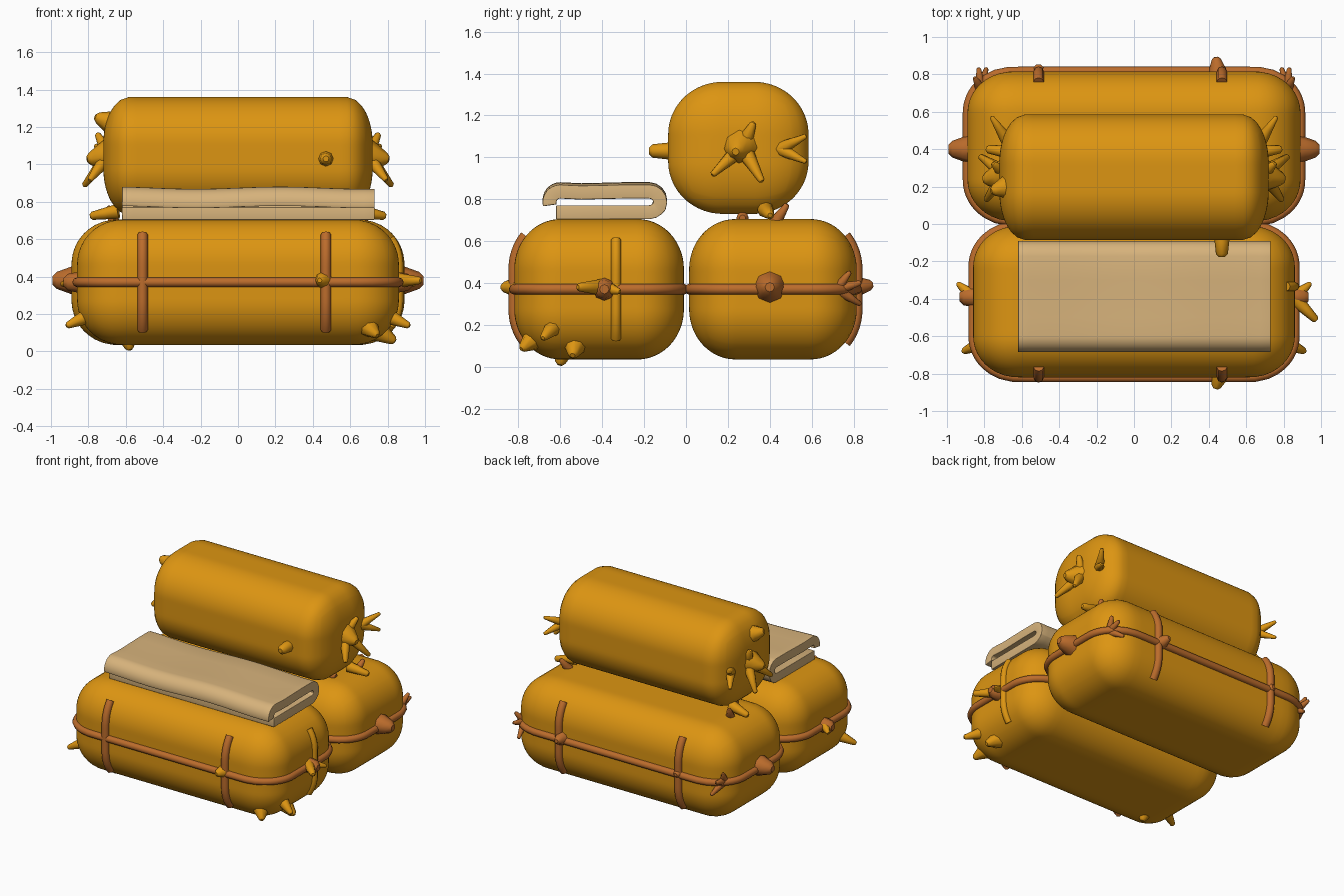
import bpy, bmesh, math
from mathutils import Vector

cube = bpy.data.objects.get("Cube")
if cube:
    bpy.data.objects.remove(cube)


def material(name, rgb):
    m = bpy.data.materials.new(name)
    m.use_nodes = True
    m.diffuse_color = (*rgb, 1)
    m.node_tree.nodes["Principled BSDF"].inputs["Base Color"].default_value = (*rgb, 1)
    return m


gold = material("golden canvas", (0.72, 0.3, 0.006))
leather = material("brown leather", (0.5, 0.15, 0.025))
wool = material("tan wool", (0.68, 0.45, 0.2))


def finish(obj, mat):
    obj.data.materials.clear()
    obj.data.materials.append(mat)
    bpy.ops.object.select_all(action='DESELECT')
    obj.select_set(True)
    bpy.context.view_layer.objects.active = obj
    if obj.type == 'CURVE':
        bpy.ops.object.convert(target='MESH')
    bpy.ops.object.shade_smooth_by_angle(angle=math.radians(50))
    return obj


def add_mesh(name, bm, mat):
    bmesh.ops.recalc_face_normals(bm, faces=bm.faces)
    mesh = bpy.data.meshes.new(name)
    bm.to_mesh(mesh)
    bm.free()
    obj = bpy.data.objects.new(name, mesh)
    bpy.context.collection.objects.link(obj)
    return finish(obj, mat)


def on_pillow(c, centre, half, r):
    """Map a point on the unit cube onto a box with elliptical round corners."""
    inner, d = Vector(), Vector()
    for i in range(3):
        lim = half[i] - r[i]
        p = c[i] * half[i]
        inner[i] = max(-lim, min(lim, p))
        d[i] = (p - inner[i]) / r[i]
    d.normalize()
    return Vector(centre) + inner + Vector(d[i] * r[i] for i in range(3))


def pillow(name, shape, mat):
    bm = bmesh.new()
    bmesh.ops.create_cube(bm, size=2)
    bmesh.ops.subdivide_edges(bm, edges=bm.edges, cuts=31, use_grid_fill=True)
    for v in bm.verts:
        v.co = on_pillow(v.co.copy(), *shape)
    return add_mesh(name, bm, mat)


def tube(name, points, radii, mat, cyclic=False):
    curve = bpy.data.curves.new(name, 'CURVE')
    curve.dimensions = '3D'
    curve.bevel_depth = 1
    curve.bevel_resolution = 2
    curve.use_fill_caps = True
    spline = curve.splines.new('POLY')
    spline.points.add(len(points) - 1)
    for i, (sp, p) in enumerate(zip(spline.points, points)):
        sp.co = (*p, 1)
        sp.radius = radii[i] if isinstance(radii, tuple) else radii
    spline.use_cyclic_u = cyclic
    obj = bpy.data.objects.new(name, curve)
    bpy.context.collection.objects.link(obj)
    return finish(obj, mat)


def spike(name, a, b, mat, r0=0.04, r1=0.015):
    a, b = Vector(a), Vector(b)
    tip = b + (b - a).normalized() * r1 * 0.5
    return tube(name, [a, a.lerp(b, 0.5), b, tip], (r0, (r0 + r1) / 2, r1, r1 * 0.5), mat)


def mirrored(name, a, b, mat, *radii):
    for side, s in (("left", 1), ("right", -1)):
        spike(f"{side}_{name}", (s * a[0], *a[1:]), (s * b[0], *b[1:]), mat, *radii)


# Two padded bags and the bedroll resting on the rear one
corner = (0.24, 0.22, 0.24)
front = ((0, -0.415, 0.37), (0.86, 0.405, 0.335), corner)
rear = ((0, 0.415, 0.37), (0.89, 0.4, 0.335), corner)
pillow("front_bag", front, gold)
pillow("rear_bag", rear, gold)
pillow("bedroll", ((0, 0.25, 1.045), (0.72, 0.335, 0.315), (0.14, 0.26, 0.25)), gold)

# Leather straps that follow the surface of each bag
N = 24
steps = [-1 + 2 * i / N for i in range(N)]
square = ([(t, -1, 0) for t in steps] + [(1, t, 0) for t in steps]
          + [(-t, 1, 0) for t in steps] + [(-1, -t, 0) for t in steps])
for name, shape, out in (("front", front, -1), ("rear", rear, 1)):
    tube(name + "_belt", [on_pillow(c, *shape) for c in square], 0.026, leather, True)
    for side, x in (("right", -0.51), ("left", 0.47)):
        path = [on_pillow((x / shape[1][0], out, t * 0.92), *shape) for t in steps + [1]]
        tube(f"{name}_{side}_strap", path, 0.028, leather)
rib = [on_pillow((1, 0.2, t * 0.8), *front) for t in steps + [1]]
tube("front_bag_end_rib", rib, 0.024, gold)

# Folded blanket: one sheet wrapped over itself, then thickened
def arc(y, z, r, start, end):
    angles = [math.radians(start + (end - start) * i / 8) for i in range(9)]
    return [(y + r * math.cos(a), z + r * math.sin(a)) for a in angles]


fold = 0.052
profile = [(-0.62, 0.737), (-0.4, 0.737)] + arc(-0.175, 0.79, fold, -90, 90)
profile += [(-0.3, 0.842), (-0.5, 0.837)] + arc(-0.6, 0.79, fold, 90, 195)
bm = bmesh.new()
rows = []
for i in range(N + 1):
    x = -0.62 + 1.35 * i / N
    wave = 0.006 * math.sin(x * 7)
    rows.append([bm.verts.new((x, y, z + wave * (z > 0.77))) for y, z in profile])
for a, b in zip(rows, rows[1:]):
    for j in range(len(profile) - 1):
        bm.faces.new((a[j], a[j + 1], b[j + 1], b[j]))
blanket = add_mesh("folded_blanket", bm, wool)
solid = blanket.modifiers.new("thickness", 'SOLIDIFY')
solid.thickness = 0.066
solid.offset = 0
round_edges = blanket.modifiers.new("soft_edges", 'BEVEL')
round_edges.width = 0.016
round_edges.segments = 3

# Leather buckles and loose strap ends
mirrored("rear_buckle", (0.86, 0.4, 0.38), (0.97, 0.4, 0.38), leather, 0.085, 0.045)
mirrored("front_buckle", (0.83, -0.39, 0.37), (0.91, -0.39, 0.37), leather, 0.06, 0.045)
for k, tip in enumerate(((0.83, 0.83, 0.4), (0.79, 0.83, 0.3), (0.85, 0.78, 0.45))):
    mirrored(f"rear_strap_end_{k}", (0.82, 0.72, 0.37), tip, leather, 0.03, 0.012)
spike("rear_left_knot", (0.45, 0.79, 0.38), (0.44, 0.88, 0.39), leather, 0.06, 0.025)
spike("rear_right_knot", (-0.51, 0.79, 0.38), (-0.51, 0.84, 0.38), leather, 0.04, 0.025)
mirrored("bedroll_tie", (0.66, 0.42, 0.68), (0.69, 0.48, 0.77), leather, 0.035, 0.015)
spike("bedroll_underband", (-0.6, 0.27, 0.71), (0.6, 0.27, 0.71), leather, 0.03, 0.03)

# Gathered, knotted ends of the bedroll
mirrored("bedroll_knot", (0.68, 0.26, 1.05), (0.79, 0.24, 1.03), gold, 0.1, 0.035)
hub = (0.69, 0.27, 1.05)
for k, tip in enumerate(((0.82, 0.36, 0.89), (0.79, 0.13, 0.92), (0.75, 0.32, 1.16))):
    mirrored(f"bedroll_cord_{k}", hub, tip, gold, 0.045, 0.016)
for k, z in enumerate((1.1, 0.98)):
    mirrored(f"bedroll_back_cord_{k}", (0.68, 0.45, 1.04), (0.76, 0.57, z), gold, 0.035, 0.012)
mirrored("bedroll_low_cord", (0.64, 0.38, 0.75), (0.78, 0.4, 0.725), gold, 0.04, 0.022)
spike("bedroll_upper_knot", (-0.67, 0.2, 1.22), (-0.75, 0.18, 1.25), gold, 0.07, 0.03)
spike("bedroll_toggle", (0.47, -0.04, 1.03), (0.47, -0.16, 1.03), gold, 0.045, 0.032)

# Canvas cord ends on the front bag
mirrored("front_cord", (0.86, -0.39, 0.38), (0.94, -0.32, 0.36), gold, 0.04, 0.014)
spike("front_long_cord", (0.86, -0.4, 0.38), (0.97, -0.51, 0.38), gold, 0.04, 0.02)
mirrored("front_low_cord", (0.78, -0.62, 0.2), (0.91, -0.68, 0.14), gold, 0.05, 0.018)
spike("front_strap_knot", (0.46, -0.8, 0.38), (0.44, -0.87, 0.38), gold, 0.055, 0.025)
spike("front_corner_lump", (0.66, -0.68, 0.17), (0.74, -0.78, 0.09), gold, 0.09, 0.022)
spike("right_foot", (-0.6, -0.58, 0.1), (-0.58, -0.6, 0.02), gold, 0.06, 0.025)
spike("left_foot", (0.7, -0.52, 0.14), (0.83, -0.54, 0.06), gold, 0.08, 0.025)
